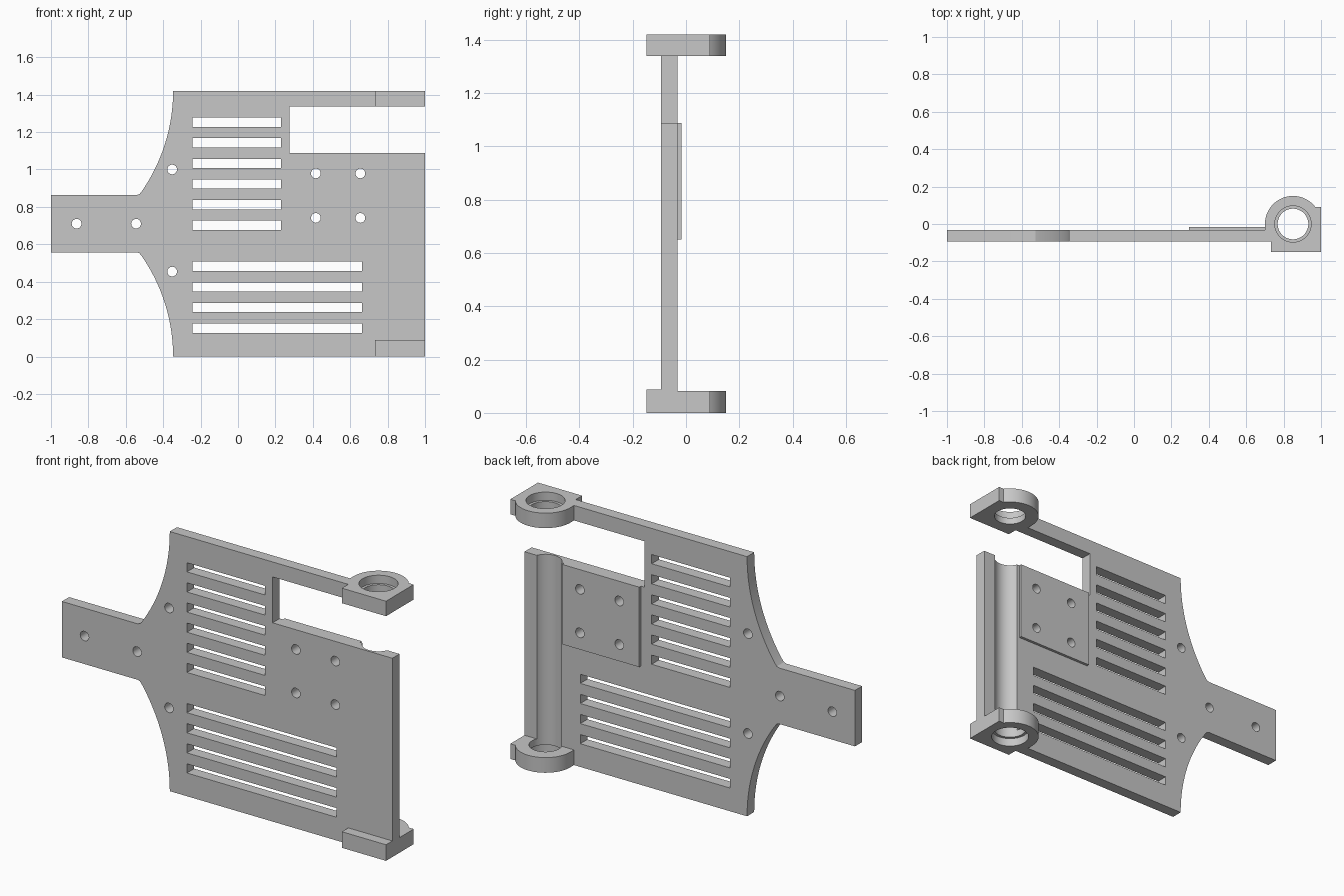
import bpy
import bmesh
from math import sin, cos, pi, asin, radians

if "Cube" in bpy.data.objects:
    bpy.data.objects.remove(bpy.data.objects["Cube"])

grey = bpy.data.materials.new("light grey")
grey.use_nodes = True
colour = (0.57, 0.57, 0.57, 1)
grey.diffuse_color = colour
grey.node_tree.nodes["Principled BSDF"].inputs["Base Color"].default_value = colour

HEIGHT = 1.42
MID = HEIGHT / 2
FRONT, BACK = -0.094, -0.032
PIN_X = 0.85


def prism(name, points, low, high, axis="z"):
    """Extrude a 2D outline along z, or an x-z outline along y."""
    bm = bmesh.new()
    place = (lambda p, h: (p[0], p[1], h)) if axis == "z" else (lambda p, h: (p[0], h, p[1]))
    a = [bm.verts.new(place(p, low)) for p in points]
    b = [bm.verts.new(place(p, high)) for p in points]
    bm.faces.new(a)
    bm.faces.new(b)
    for i in range(len(a)):
        j = (i + 1) % len(a)
        bm.faces.new((a[i], a[j], b[j], b[i]))
    bmesh.ops.recalc_face_normals(bm, faces=bm.faces)
    mesh = bpy.data.meshes.new(name)
    bm.to_mesh(mesh)
    bm.free()
    mesh.materials.append(grey)
    obj = bpy.data.objects.new(name, mesh)
    bpy.context.collection.objects.link(obj)
    return obj


def rect(u0, u1, v0, v1):
    return [(u0, v0), (u1, v0), (u1, v1), (u0, v1)]


def arc(u, v, r, start, end, steps):
    return [(u + r * cos(start + (end - start) * i / steps),
             v + r * sin(start + (end - start) * i / steps)) for i in range(steps + 1)]


def circle(u, v, r, sides):
    return arc(u, v, r, 0, 2 * pi, sides)[:-1]


def combine(target, tool, operation):
    mod = target.modifiers.new(operation, "BOOLEAN")
    mod.operation = operation
    mod.solver = "EXACT"
    mod.object = tool
    tool.hide_render = True
    bpy.context.view_layer.objects.active = target
    bpy.ops.object.modifier_apply(modifier=mod.name)
    bpy.data.objects.remove(tool)


# Plate outline: handle tongue, concave shoulders, body and long upper arm
R = 0.943
upper = arc(-0.347 - R, HEIGHT, R, 0, -asin(0.535 / R), 20)
upper += [(-0.527, 0.868), (-0.542, 0.863), (-1, 0.863)]
lower = [(x, HEIGHT - z) for x, z in reversed(upper)]
body = [(1, 0), (1, 1.087), (0.275, 1.087), (0.275, 1.338), (1, 1.338), (1, HEIGHT)]
plate = prism("slotted_hinge_plate", upper + lower + body, FRONT, BACK, "y")

# Raised mounting pad on the back
combine(plate, prism("mounting_pad", rect(0.295, 0.76, 0.65, 1.087), -0.06, -0.017, "y"), "UNION")

# Hinge lugs at the bottom and top
lug = [(0.733, -0.149), (1, -0.149), (1, 0.09)]
lug += arc(PIN_X, 0, 0.15, asin(0.6), pi, 40) + [(0.70, -0.05), (0.733, -0.05)]
for low, high in ((0, 0.083), (1.338, HEIGHT)):
    combine(plate, prism("hinge_lug", lug, low, high), "UNION")
combine(plate, prism("lug_step", rect(0.733, 1, -0.149, FRONT), 0, 0.088), "UNION")

# Pin bore through both lugs, which also scoops the groove, and outer counterbores
for r, low, high in ((0.082, -0.1, 1.6), (0.097, -0.1, 0.045), (0.097, 1.375, 1.6)):
    combine(plate, prism("bore_cutter", circle(PIN_X, 0, r, 64), low, high), "DIFFERENCE")

# Vent slots: six short above, four long below
slots = [(0.23, 0.702 + 0.11 * i) for i in range(6)]
slots += [(0.662, 0.152 + 0.11 * i) for i in range(4)]
for end, z in slots:
    cutter = prism("slot_cutter", rect(-0.243, end, z - 0.025, z + 0.025), -0.3, 0.3, "y")
    combine(plate, cutter, "DIFFERENCE")

# Screw holes
holes = [(-0.863, MID), (-0.545, MID), (-0.352, 1), (-0.352, 0.454)]
holes += [(x, z) for x in (0.416, 0.654) for z in (0.741, 0.979)]
for x, z in holes:
    combine(plate, prism("hole_cutter", circle(x, z, 0.026, 24), -0.3, 0.3, "y"), "DIFFERENCE")

bpy.ops.object.select_all(action="DESELECT")
plate.select_set(True)
bpy.context.view_layer.objects.active = plate
bpy.ops.object.shade_smooth_by_angle(angle=radians(30))
